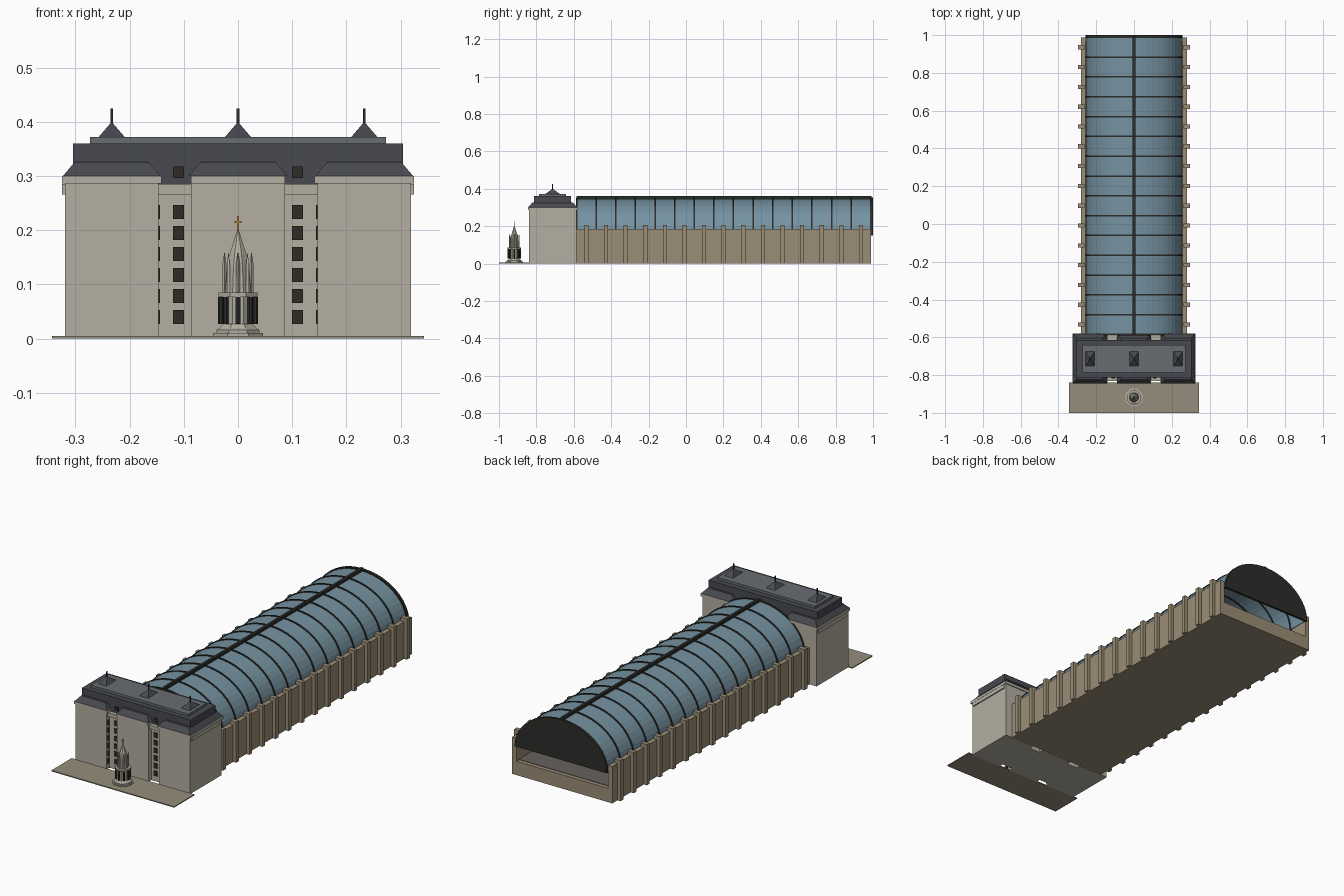
import bpy, bmesh, math

if "Cube" in bpy.data.objects:
    bpy.data.objects.remove(bpy.data.objects["Cube"])

def mat(name, c):
    m = bpy.data.materials.new(name)
    m.diffuse_color = (*c, 1)
    m.use_nodes = True
    m.node_tree.nodes["Principled BSDF"].inputs["Base Color"].default_value = m.diffuse_color
    return m

STONE = mat("pale_stone", (0.46, 0.43, 0.36))
BRICK = mat("brown_brick", (0.33, 0.27, 0.18))
PAVE = mat("paving", (0.30, 0.27, 0.20))
SLATE = mat("slate", (0.065, 0.068, 0.08))
LEAD = mat("lead", (0.14, 0.15, 0.17))
GLASS = mat("glass", (0.18, 0.29, 0.36))
IRON = mat("iron", (0.025, 0.025, 0.022))
WINDOW = mat("window", (0.03, 0.025, 0.02))
GOLD = mat("gilding", (0.5, 0.25, 0.06))

def finish(bm, name, m):
    bmesh.ops.recalc_face_normals(bm, faces=bm.faces)
    me = bpy.data.meshes.new(name)
    bm.to_mesh(me)
    bm.free()
    me.materials.append(m)
    ob = bpy.data.objects.new(name, me)
    bpy.context.collection.objects.link(ob)
    return ob

def add_box(bm, x0, x1, y0, y1, z0, z1, inset=0):
    # box, or a frustum when the top is inset
    lo = [bm.verts.new(p) for p in ((x0, y0, z0), (x1, y0, z0), (x1, y1, z0), (x0, y1, z0))]
    i = inset
    hi = [bm.verts.new(p) for p in ((x0+i, y0+i, z1), (x1-i, y0+i, z1), (x1-i, y1-i, z1), (x0+i, y1-i, z1))]
    bm.faces.new(lo[::-1])
    bm.faces.new(hi)
    for k in range(4):
        n = (k + 1) % 4
        bm.faces.new((lo[k], lo[n], hi[n], hi[k]))

def boxes(name, m, items):
    bm = bmesh.new()
    for it in items:
        add_box(bm, *it)
    return finish(bm, name, m)

def add_lathe(bm, cx, cy, profile, n, turn=0.0):
    rings = [[bm.verts.new((cx + r*math.cos(turn + math.tau*k/n), cy + r*math.sin(turn + math.tau*k/n), z))
              for k in range(n)] for r, z in profile]
    for a, b in zip(rings, rings[1:]):
        for k in range(n):
            j = (k + 1) % n
            bm.faces.new((a[k], a[j], b[j], b[k]))
    bm.faces.new(rings[0][::-1])
    bm.faces.new(rings[-1])

# ---- forecourt
boxes("forecourt", PAVE, [(-.343, .343, -1, -.838, 0, .005)])

# ---- hotel: recessed core plus three projecting bays
CY = -0.713
BAYS = [(-.319, -.147), (-.087, .087), (.147, .319)]

def centred(x0, x1, d, z0, z1, inset=0):
    return (x0, x1, CY - d, CY + d, z0, z1, inset)

boxes("hotel_core", STONE, [centred(-.315, .315, .102, 0, .266)])
boxes("core_cornice", STONE, [centred(-.325, .325, .118, .266, .285)])
boxes("hotel_bays", STONE, [centred(a, b, .127, 0, .286) for a, b in BAYS])
boxes("bay_cornices", STONE, [centred(a-.006 if i != 1 else a, b+.006 if i != 1 else b, .132, .286, .3)
                              for i, (a, b) in enumerate(BAYS)])
boxes("bay_roofs", SLATE, [centred(a-.004, b+.004, .131, .3, .326, .022) for a, b in BAYS])
boxes("main_roof", SLATE, [centred(-.304, .304, .099, .285, .36)])
boxes("roof_platform", LEAD, [centred(-.273, .273, .072, .36, .372)])

# roof pyramids with finials
bm = bmesh.new()
for x in (-.233, 0, .233):
    base = [bm.verts.new((x + sx*.024, CY + sy*.039, .372)) for sx, sy in ((-1, -1), (1, -1), (1, 1), (-1, 1))]
    tip = bm.verts.new((x, CY, .4))
    bm.faces.new(base[::-1])
    for k in range(4):
        bm.faces.new((base[k], base[(k+1) % 4], tip))
finish(bm, "roof_pyramids", SLATE)
boxes("roof_finials", IRON, [(x-.0025, x+.0025, CY-.0025, CY+.0025, .392, .425) for x in (-.233, 0, .233)])

# windows in the recesses and on the inner cheeks of the outer bays
front = CY - .102
items = []
for s in (-1, 1):
    for k in range(6):
        z = .027 + k*.0387
        x = s*.11
        items.append((x-.01, x+.01, front-.003, front+.003, z, z+.026))
        x = s*.1465
        items.append((x-.003, x+.003, front-.018, front-.006, z, z+.026))
boxes("windows", WINDOW, items)
boxes("dormers", WINDOW, [(s*.11-.01, s*.11+.01, CY-.104, CY-.09, .296, .318) for s in (-1, 1)])

# ---- monument
MX, MY = 0, -.918
bm = bmesh.new()
add_lathe(bm, MX, MY, [(.05, .005), (.05, .010), (.043, .010), (.043, .016), (.036, .02), (.03, .027),
                       (.027, .027), (.027, .077), (.039, .077), (.039, .085), (.026, .085), (.022, .13),
                       (.017, .155), (.001, .202)], 8, math.pi/8)
finish(bm, "monument_body", STONE)
bm = bmesh.new()
for k in range(8):
    a = math.tau*k/8
    add_lathe(bm, MX + .025*math.cos(a), MY + .025*math.sin(a),
              [(.0035, .085), (.0035, .138), (.0005, .158)], 4, a)
finish(bm, "monument_pinnacles", STONE)
bm = bmesh.new()
for k in range(8):
    a = math.tau*k/8
    add_lathe(bm, MX + .032*math.cos(a), MY + .032*math.sin(a), [(.005, .027), (.005, .077)], 6, a)
finish(bm, "monument_niches", IRON)
boxes("monument_cross", GOLD, [(-.0015, .0015, MY-.0015, MY+.0015, .2, .226),
                               (-.006, .006, MY-.0015, MY+.0015, .213, .217)])

# ---- train shed: raised deck, side walls, buttresses
Y0, Y1, N = -.585, .988, 15
STEP = (Y1 - Y0)/N
boxes("shed_base", BRICK, [(-.28, .28, Y0, Y1, 0, .07)])
boxes("platform_floor", mat("floor", (.13, .12, .11)), [(-.256, .256, Y0, Y1-.02, .068, .072)])
boxes("side_walls", BRICK, [(min(s*.256, s*.28), max(s*.256, s*.28), Y0, Y1, .07, .186) for s in (-1, 1)])
boxes("buttresses", BRICK, [(min(s*.262, s*.297), max(s*.262, s*.297), y-.011, y+.011, 0, .205)
                            for s in (-1, 1) for y in (Y0 + STEP*(k+.5) for k in range(N))])

# barrel roof
def arch(grow, n=24):
    return [((.252+grow)*math.cos(math.pi*k/n), .15 + (.197+grow)*math.sin(math.pi*k/n)) for k in range(n+1)]

def add_arch(bm, inner, outer, y0, y1):
    P = arch(outer) + arch(inner)[::-1]
    n = len(arch(0))
    A = [bm.verts.new((x, y0, z)) for x, z in P]
    B = [bm.verts.new((x, y1, z)) for x, z in P]
    for k in range(2*n):
        j = (k + 1) % (2*n)
        bm.faces.new((A[k], A[j], B[j], B[k]))
    for k in range(n - 1):
        for V in (A, B):
            bm.faces.new((V[k], V[k+1], V[2*n-2-k], V[2*n-1-k]))

bm = bmesh.new()
add_arch(bm, -.003, 0, Y0, Y1)
finish(bm, "glass_vault", GLASS)
bm = bmesh.new()
for k in range(N + 1):
    y = Y0 + STEP*k
    add_arch(bm, -.006, .004, y-.004, y+.004)
finish(bm, "iron_ribs", IRON)
boxes("ridge_beam", IRON, [(-.007, .007, Y0, Y1+.005, .345, .361)])

# rear gable screen
bm = bmesh.new()
A = [bm.verts.new((x, .988, z)) for x, z in arch(.006)]
f = bm.faces.new(A)
ext = bmesh.ops.extrude_face_region(bm, geom=[f])["geom"]
for v in ext:
    if isinstance(v, bmesh.types.BMVert):
        v.co.y = 1.0
finish(bm, "rear_screen", IRON)
